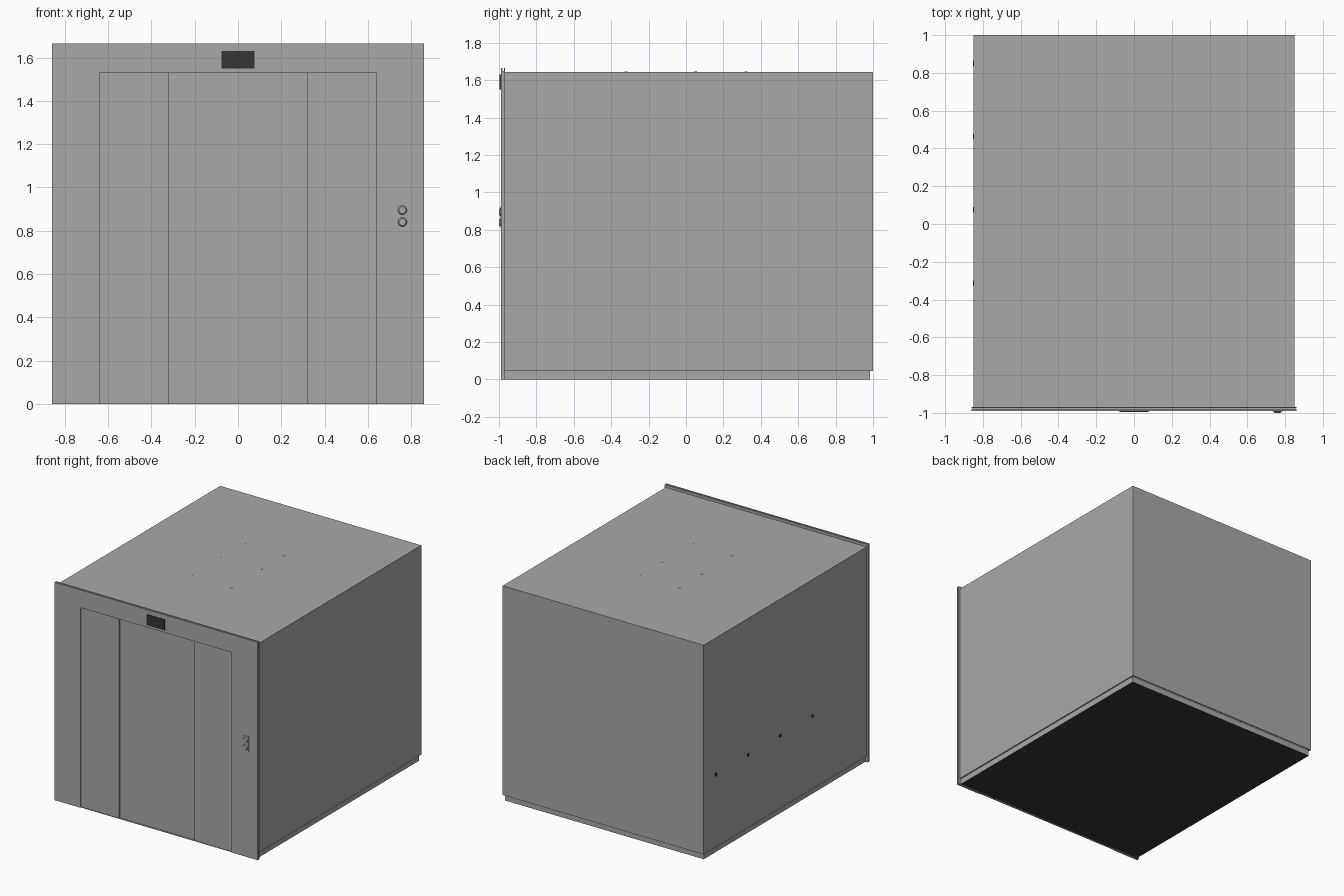
import bpy, bmesh, math
from mathutils import Matrix

if "Cube" in bpy.data.objects:
    bpy.data.objects.remove(bpy.data.objects["Cube"])


def material(name, rgb):
    m = bpy.data.materials.new(name)
    m.diffuse_color = (*rgb, 1)
    m.use_nodes = True
    m.node_tree.nodes["Principled BSDF"].inputs["Base Color"].default_value = m.diffuse_color
    return m


STEEL = material("brushed_grey", (0.39, 0.40, 0.39))
DARK = material("near_black", (0.035, 0.035, 0.035))


def finish(name, bm, mats):
    bmesh.ops.recalc_face_normals(bm, faces=bm.faces)
    me = bpy.data.meshes.new(name)
    bm.to_mesh(me)
    bm.free()
    for m in mats:
        me.materials.append(m)
    ob = bpy.data.objects.new(name, me)
    bpy.context.collection.objects.link(ob)
    return ob


def box_bm(x, y, z):
    bm = bmesh.new()
    bmesh.ops.create_cube(bm, size=1)
    for v in bm.verts:
        v.co = [a[0] if c < 0 else a[1] for a, c in zip((x, y, z), v.co)]
    return bm


def box(name, x, y, z, mat=STEEL):
    return finish(name, box_bm(x, y, z), [mat])


def cylinder(name, loc, radius, depth, axis, mat=STEEL, top=None):
    bm = bmesh.new()
    rot = Matrix.Rotation(math.pi / 2, 4, axis) if axis else Matrix()
    bmesh.ops.create_cone(bm, cap_ends=True, segments=24, radius1=radius,
                          radius2=radius if top is None else top,
                          depth=depth, matrix=Matrix.Translation(loc) @ rot)
    ob = finish(name, bm, [mat])
    for p in ob.data.polygons:
        p.use_smooth = len(p.vertices) == 4
    return ob


def frame(name, w, h, y0, y1, ow=0.64, oh=1.53):
    """Door surround: an upside-down U profile extruded along y."""
    bm = bmesh.new()
    pts = [(-w, 0), (-w, h), (w, h), (w, 0), (ow, 0), (ow, oh), (-ow, oh), (-ow, 0)]
    f = bm.faces.new([bm.verts.new((x, y0, z)) for x, z in pts])
    ext = bmesh.ops.extrude_face_region(bm, geom=[f])
    bmesh.ops.translate(bm, vec=(0, y1 - y0, 0),
                        verts=[g for g in ext["geom"] if isinstance(g, bmesh.types.BMVert)])
    return finish(name, bm, [STEEL])


# Cab shell: box open at the front and at the floor, with thin walls
bm = box_bm((-0.85, 0.85), (-0.97, 1.0), (0.045, 1.645))
bm.normal_update()
bmesh.ops.delete(bm, geom=[f for f in bm.faces if f.normal.y < -0.5 or f.normal.z < -0.5],
                 context="FACES")
shell = finish("cab_shell", bm, [STEEL])
solid = shell.modifiers.new("wall_thickness", "SOLIDIFY")
solid.thickness = 0.012
solid.offset = -1

# Floor base: grey rim, dark underside and floor covering
bm = box_bm((-0.84, 0.84), (-0.97, 0.985), (0, 0.046))
bm.normal_update()
for f in bm.faces:
    f.material_index = 1 if abs(f.normal.z) > 0.5 else 0
finish("floor_base", bm, [STEEL, DARK])

# Door surround in two layers
frame("front_surround", 0.86, 1.665, -0.99, -0.98)
frame("rear_surround", 0.86, 1.665, -0.974, -0.968)
frame("surround_core", 0.854, 1.65, -0.98, -0.974)

# Door panels: outer pair set back a little, inner pair deeper
for side, s in (("left", -1), ("right", 1)):
    box(f"outer_door_{side}", sorted((s * 0.32, s * 0.64)), (-0.980, -0.966), (0.002, 1.53))
box("inner_doors", (-0.33, 0.33), (-0.970, -0.956), (0.002, 1.53))
box("door_sill", (-0.64, 0.64), (-0.985, -0.966), (0, 0.002))

# Floor display above the doors
box("display", (-0.076, 0.076), (-0.996, -0.99), (1.55, 1.63), DARK)

# Call buttons on the surround
box("call_plate", (0.735, 0.785), (-0.993, -0.99), (0.81, 0.925))
for i, z in enumerate((0.84, 0.895)):
    cylinder(f"call_button_{i}", (0.76, -0.9965, z), 0.021, 0.007, "X", STEEL, 0.016)

# Handrail inside the left wall, its fixings just showing outside
cylinder("handrail", (-0.79, 0.27, 0.6), 0.018, 1.28, "X")
for i in range(4):
    y = -0.313 + 0.388 * i
    cylinder(f"rail_bracket_{i}", (-0.8215, y, 0.6), 0.014, 0.063, "Y", DARK)

# Ceiling light panel with fixings just showing on the roof
box("ceiling_panel", (-0.2, 0.2), (-0.4, 0.4), (1.615, 1.632))
for i, y in enumerate((-0.32, 0.05, 0.32)):
    for x in (-0.17, 0.17):
        cylinder(f"roof_fixing_{i}_{'l' if x < 0 else 'r'}", (x, y, 1.64), 0.008, 0.013, None)
